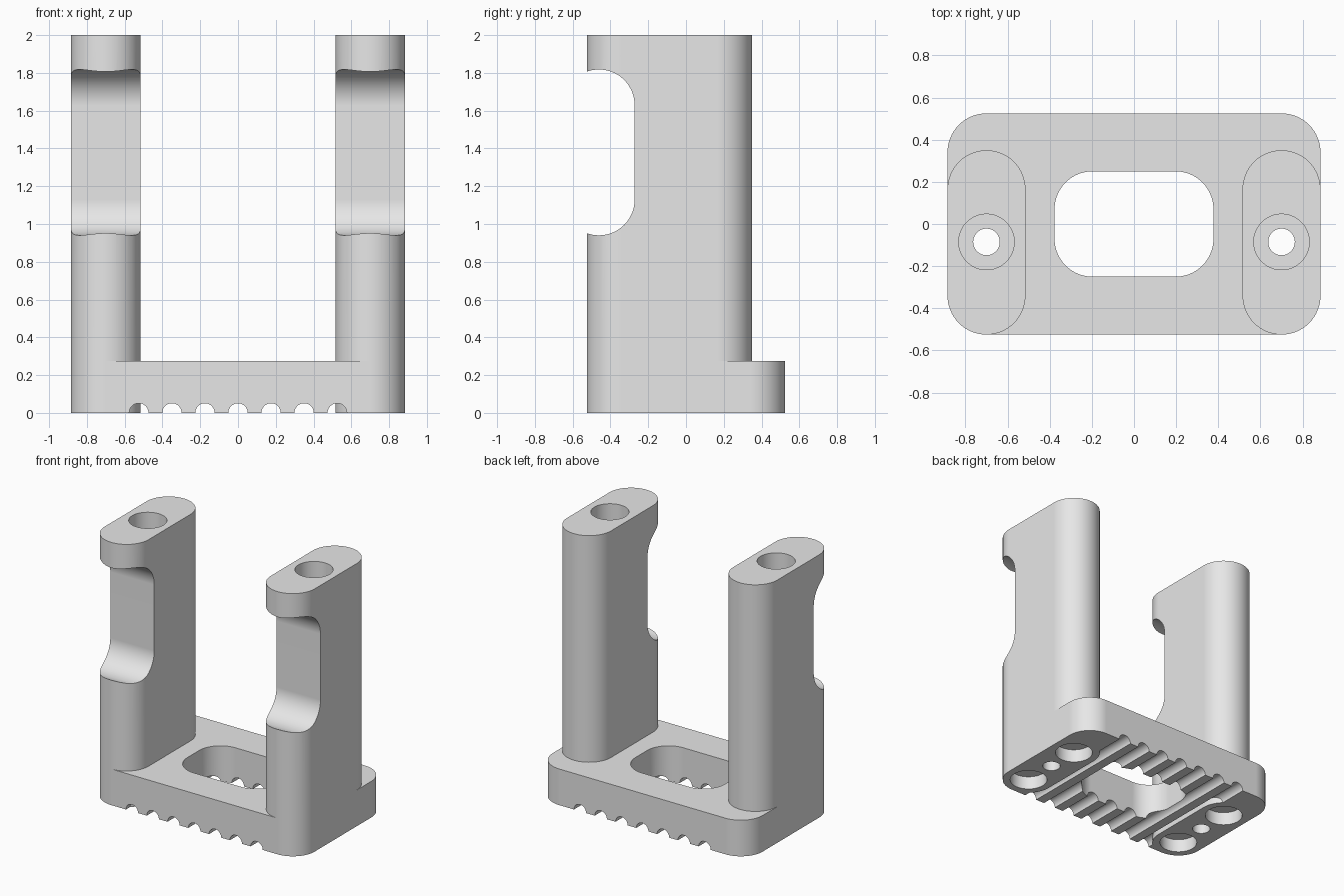
import bpy, bmesh, math

if "Cube" in bpy.data.objects:
    bpy.data.objects.remove(bpy.data.objects["Cube"])

grey = bpy.data.materials.new("light_grey")
grey.diffuse_color = (0.8, 0.8, 0.8, 1)
grey.use_nodes = True
grey.node_tree.nodes["Principled BSDF"].inputs["Base Color"].default_value = grey.diffuse_color


def rounded(a0, a1, b0, b1, r, n=16):
    """Outline of a rounded rectangle (a circle or slot when r is half the width)."""
    pts = []
    corners = [(a1 - r, b1 - r), (a0 + r, b1 - r), (a0 + r, b0 + r), (a1 - r, b0 + r)]
    for q, (ca, cb) in enumerate(corners):
        for i in range(n + 1):
            t = (q + i / n) * math.pi / 2
            p = (ca + r * math.cos(t), cb + r * math.sin(t))
            if not pts or math.dist(p, pts[-1]) > 1e-4:
                pts.append(p)
    if math.dist(pts[0], pts[-1]) < 1e-4:
        pts.pop()
    return pts


def circle(a, b, r, n=12):
    return rounded(a - r, a + r, b - r, b + r, r, n)


def prism(name, pts, lo, hi, axis="z"):
    """Extrude an outline along an axis: z uses (x, y), y uses (x, z), x uses (y, z)."""
    place = {"z": lambda a, b, h: (a, b, h),
             "y": lambda a, b, h: (a, h, b),
             "x": lambda a, b, h: (h, a, b)}[axis]
    bm = bmesh.new()
    bottom = [bm.verts.new(place(a, b, lo)) for a, b in pts]
    top = [bm.verts.new(place(a, b, hi)) for a, b in pts]
    bm.faces.new(bottom)
    bm.faces.new(top)
    for i in range(len(pts)):
        j = (i + 1) % len(pts)
        bm.faces.new((bottom[i], bottom[j], top[j], top[i]))
    bmesh.ops.recalc_face_normals(bm, faces=bm.faces[:])
    me = bpy.data.meshes.new(name)
    bm.to_mesh(me)
    bm.free()
    me.materials.append(grey)
    ob = bpy.data.objects.new(name, me)
    bpy.context.collection.objects.link(ob)
    return ob


def boolean(target, tool, operation="DIFFERENCE"):
    mod = target.modifiers.new("boolean", "BOOLEAN")
    mod.operation = operation
    mod.solver = "EXACT"
    mod.object = tool
    bpy.context.view_layer.objects.active = target
    bpy.ops.object.modifier_apply(modifier=mod.name)
    bpy.data.objects.remove(tool, do_unlink=True)


# Base plate with window and seven grooves underneath
bracket = prism("bracket", rounded(-0.885, 0.885, -0.525, 0.525, 0.185), 0, 0.275)
boolean(bracket, prism("window_cutter", rounded(-0.377, 0.377, -0.25, 0.25, 0.18), -0.1, 0.5))
for i in range(-3, 4):
    boolean(bracket, prism("groove_cutter", circle(i * 0.175, 0, 0.051), -0.7, 0.7, "y"))

# Two upright posts
for x0, x1 in ((-0.885, -0.515), (0.515, 0.885)):
    boolean(bracket, prism("post", rounded(x0, x1, -0.525, 0.35, 0.185), 0, 2), "UNION")

# Bolt bores, bolt holes and round recesses under each post
for x in (-0.7, 0.7):
    boolean(bracket, prism("bore_cutter", circle(x, -0.085, 0.132), 0.28, 2.1))
    boolean(bracket, prism("bolt_hole_cutter", circle(x, -0.085, 0.063), -0.1, 0.4))
    for y in (-0.34, 0.165):
        boolean(bracket, prism("recess_cutter", circle(x, y, 0.132), -0.1, 0.1))

# Rounded notch across the front of both posts
boolean(bracket, prism("notch_cutter", rounded(-0.65, -0.272, 0.94, 1.818, 0.189), -1, 1, "x"))

# Smooth curved walls, keep edges sharp
bpy.ops.object.select_all(action="DESELECT")
bracket.select_set(True)
bpy.context.view_layer.objects.active = bracket
bpy.ops.object.shade_smooth_by_angle(angle=math.radians(30))
weighted = bracket.modifiers.new("weighted_normals", "WEIGHTED_NORMAL")
weighted.keep_sharp = True
